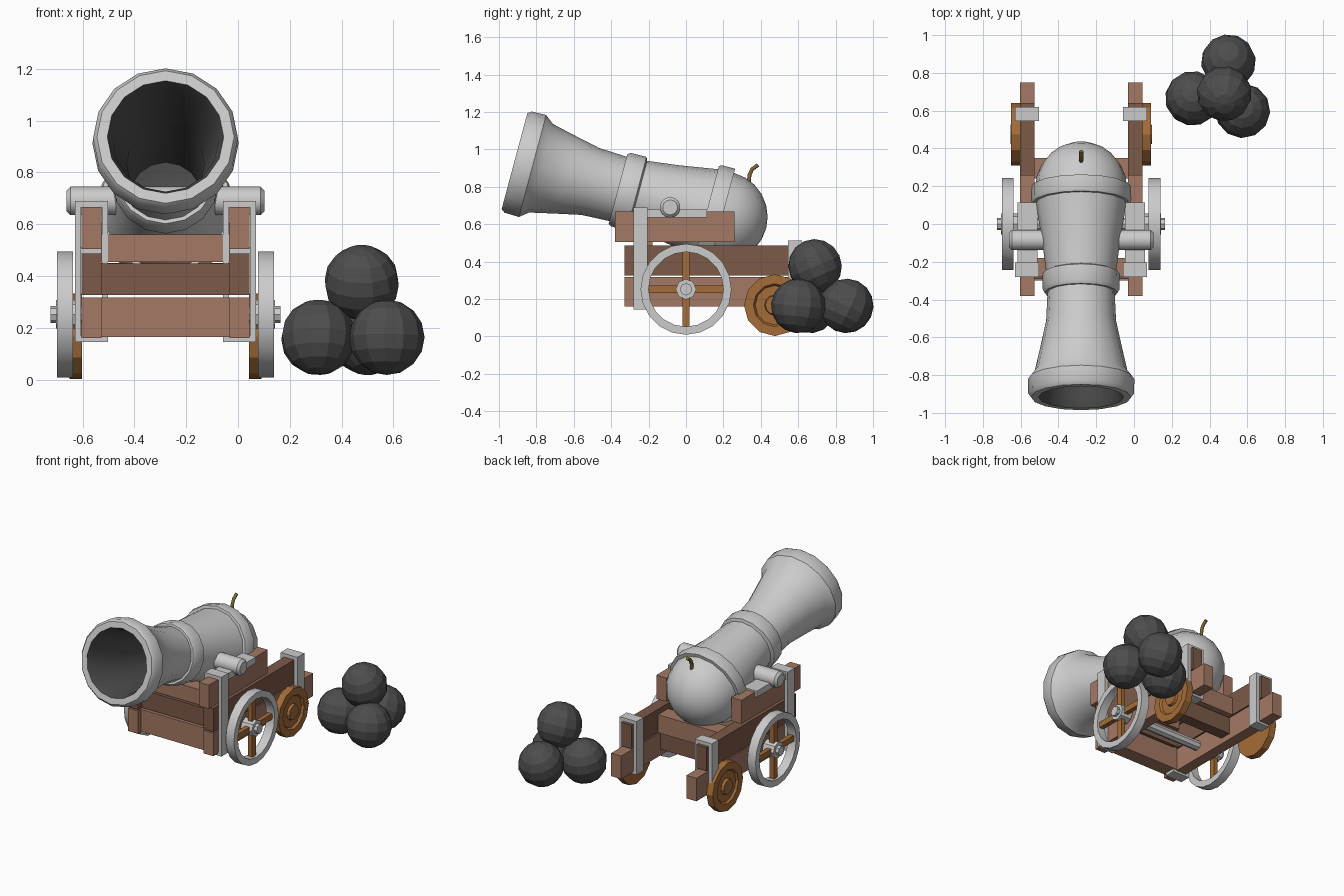
import bpy, bmesh, math, random
from mathutils import Matrix, Vector

if "Cube" in bpy.data.objects:
    bpy.data.objects.remove(bpy.data.objects["Cube"])

CX = -0.28  # centre line of gun and carriage
random.seed(4)

def material(name, r, g, b):
    m = bpy.data.materials.new(name)
    m.diffuse_color = (r, g, b, 1)
    m.use_nodes = True
    m.node_tree.nodes["Principled BSDF"].inputs["Base Color"].default_value = m.diffuse_color
    return m

LIGHT = material("light_wood", 0.37, 0.19, 0.125)
DARK = material("dark_wood", 0.2, 0.1, 0.065)
ORANGE = material("wheel_wood", 0.37, 0.15, 0.04)
IRON = material("dark_iron", 0.075, 0.075, 0.075)
BRASS = material("fuse_cord", 0.2, 0.14, 0.03)

def finish(bm, name, mat=None, smooth=False):
    bmesh.ops.recalc_face_normals(bm, faces=bm.faces)
    me = bpy.data.meshes.new(name)
    bm.to_mesh(me)
    bm.free()
    ob = bpy.data.objects.new(name, me)
    bpy.context.collection.objects.link(ob)
    if mat:
        me.materials.append(mat)
    if smooth:
        bpy.ops.object.select_all(action='DESELECT')
        ob.select_set(True)
        bpy.context.view_layer.objects.active = ob
        bpy.ops.object.shade_smooth_by_angle(angle=math.radians(35))
    return ob

def box(name, x, y, z, mat=None):
    bm = bmesh.new()
    bmesh.ops.create_cube(bm, size=1)
    for v in bm.verts:
        v.co = [(r[0] + r[1]) / 2 + c * (r[1] - r[0]) for r, c in zip((x, y, z), v.co)]
    return finish(bm, name, mat)

def lathe(name, profile, matrix, sides, mat=None, smooth=True, closed=False):
    """Spin (radius, height) points about local z, then place with matrix."""
    bm = bmesh.new()
    vs = [bm.verts.new((r, 0, h)) for r, h in profile]
    es = [bm.edges.new(p) for p in zip(vs, vs[1:])]
    if closed:
        es.append(bm.edges.new((vs[-1], vs[0])))
    bmesh.ops.spin(bm, geom=vs + es, cent=(0, 0, 0), axis=(0, 0, 1),
                   angle=math.tau, steps=sides, use_duplicate=False)
    bmesh.ops.remove_doubles(bm, verts=bm.verts, dist=1e-4)
    bm.transform(matrix)
    return finish(bm, name, mat, smooth)

def along_x(x, y, z, side=1):
    return Matrix.Translation((x, y, z)) @ Matrix.Rotation(side * math.pi / 2, 4, 'Y')

# Barrel: local z runs back from the muzzle, tilted 15 degrees
tilt = Matrix.Translation((CX, -0.917, 0.937)) @ Matrix.Rotation(math.radians(-105), 4, 'X')
dome = [(0.243 * math.cos(a), 1.15 + 0.243 * math.sin(a))
        for a in [math.radians(15 * i) for i in range(6)]] + [(0, 1.393)]
lathe("barrel", [(0.225, 0.0), (0.265, 0.0), (0.28, 0.02), (0.282, 0.1), (0.245, 0.147),
                 (0.215, 0.28), (0.185, 0.42), (0.178, 0.573), (0.193, 0.573), (0.203, 0.59),
                 (0.205, 0.676), (0.185, 0.685), (0.207, 0.86), (0.24, 1.062), (0.258, 1.062),
                 (0.266, 1.08), (0.266, 1.15)] + dome, tilt, 16)
lathe("barrel_bore", [(0.225, 0.0), (0.205, 0.05), (0.15, 0.4), (0.14, 0.9), (0, 0.95)],
      tilt, 16, IRON)
lathe("trunnion", [(0, -0.382), (0.04, -0.382), (0.055, -0.367), (0.055, 0.367),
                   (0.04, 0.382), (0, 0.382)], along_x(CX, -0.085, 0.69), 14)

# Fuse: a short bent cord
cu = bpy.data.curves.new("fuse_curve", 'CURVE')
cu.dimensions = '3D'
cu.bevel_depth, cu.bevel_resolution, cu.use_fill_caps = 0.012, 1, True
sp = cu.splines.new('POLY')
pts = [(0.335, 0.82), (0.34, 0.865), (0.353, 0.893), (0.385, 0.917)]
sp.points.add(len(pts) - 1)
for p, (y, z) in zip(sp.points, pts):
    p.co = (CX, y, z, 1)
fuse = bpy.data.objects.new("fuse", cu)
bpy.context.collection.objects.link(fuse)
cu.materials.append(BRASS)

def strap(name, x, y, z):
    """Square metal band wrapped round the rails."""
    t = 0.024
    bm = bmesh.new()
    rings = []
    for yy in y:
        for d in (0, t):
            a, b, c, e = x[0] + d, x[1] - d, z[0] + d, z[1] - d
            rings.append([bm.verts.new(p) for p in ((a, yy, c), (b, yy, c), (b, yy, e), (a, yy, e))])
    o0, i0, o1, i1 = rings
    for p, q in ((o0, i0), (i0, i1), (i1, o1), (o1, o0)):
        for k in range(4):
            j = (k + 1) % 4
            bm.faces.new((p[k], p[j], q[j], q[k]))
    finish(bm, name)

for side, tag in ((-1, "left"), (1, "right")):
    def span(a, b):
        return sorted((CX + side * a, CX + side * b))
    # Stepped cheek of three stacked rails
    cheek = span(0.248, 0.324)
    box(tag + "_lower_rail", cheek, (-0.33, 0.75), (0.16, 0.318), LIGHT)
    box(tag + "_middle_rail", cheek, (-0.33, 0.64), (0.326, 0.487), DARK)
    box(tag + "_upper_rail", cheek, (-0.38, 0.26), (0.505, 0.667), LIGHT)
    strap(tag + "_front_strap", span(0.222, 0.35), (-0.28, -0.205), (0.145, 0.69))
    strap(tag + "_rear_strap", span(0.222, 0.35), (0.545, 0.62), (0.145, 0.512))
    box(tag + "_trunnion_plate", span(0.232, 0.338), (-0.21, 0.113), (0.635, 0.678))
    # Large iron-rimmed wheel with four spokes
    lathe(tag + "_front_wheel_rim", [(0.243, -0.031), (0.243, 0.031), (0.2, 0.031), (0.2, -0.031)],
          along_x(CX + side * 0.388, 0, 0.252, side), 20, closed=True)
    box(tag + "_spoke_vertical", span(0.37, 0.402), (-0.02, 0.02), (0.045, 0.46), ORANGE)
    box(tag + "_spoke_horizontal", span(0.37, 0.402), (-0.208, 0.208), (0.232, 0.272), ORANGE)
    lathe(tag + "_front_hub", [(0, -0.05), (0.055, -0.05), (0.055, 0.035), (0.033, 0.035),
                               (0.033, 0.057), (0, 0.057)],
          along_x(CX + side * 0.388, 0, 0.252, side), 8, smooth=False)
    # Small solid rear wheel with raised rim and boss
    lathe(tag + "_rear_wheel", [(0, -0.03), (0.165, -0.03), (0.165, 0.018), (0.115, 0.018),
                                (0.105, 0.004), (0.055, 0.004), (0.05, 0.022), (0, 0.022)],
          along_x(CX + side * 0.353, 0.475, 0.167, side), 12, ORANGE, False)

# Cross boards between the cheeks
inner = (CX - 0.249, CX + 0.249)
box("front_lower_board", inner, (-0.3, -0.2), (0.165, 0.318), LIGHT)
box("front_middle_board", inner, (-0.29, -0.19), (0.326, 0.448), DARK)
box("front_upper_board", inner, (-0.28, -0.18), (0.455, 0.56), LIGHT)
box("rear_middle_board", inner, (0.24, 0.35), (0.326, 0.45), LIGHT)
box("rear_lower_board", inner, (0.24, 0.32), (0.2, 0.318), DARK)

# Axles
lathe("front_axle", [(0, -0.44), (0.033, -0.44), (0.033, 0.44), (0, 0.44)],
      along_x(CX, 0, 0.252), 8, smooth=False)

# Pile of four cannonballs, each turned a little differently
for i, p in enumerate([(0.31, 0.665, 0.163), (0.575, 0.6, 0.163), (0.5, 0.858, 0.163),
                       (0.478, 0.69, 0.375)]):
    bm = bmesh.new()
    bmesh.ops.create_uvsphere(bm, u_segments=12, v_segments=8, radius=0.146)
    spin = Matrix.Rotation(random.uniform(-0.5, 0.5), 4, 'X') @ Matrix.Rotation(random.random() * 3, 4, 'Z')
    bm.transform(Matrix.Translation(p) @ spin)
    finish(bm, "cannonball_%d" % (i + 1), IRON)
